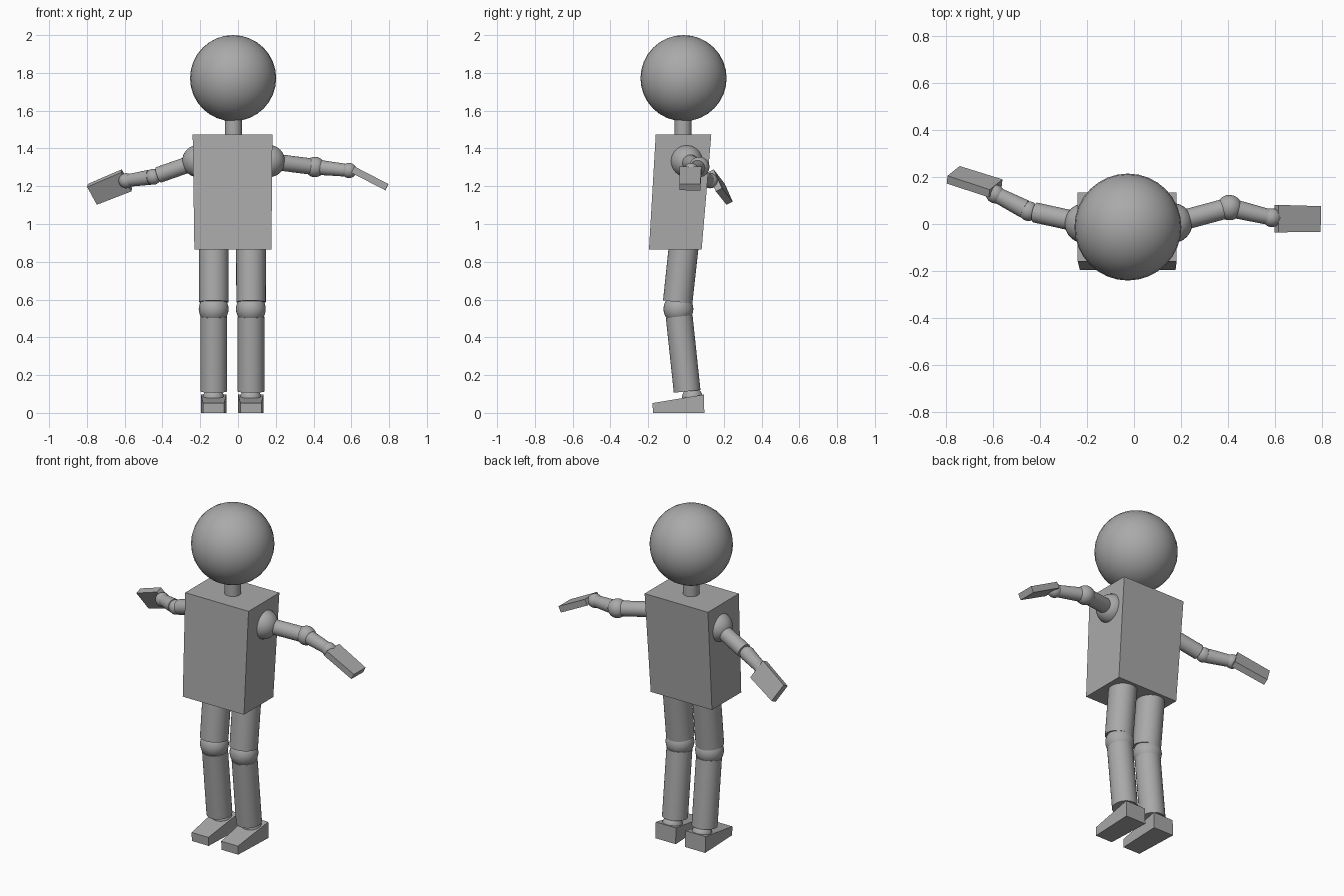
import bpy, bmesh, math
from mathutils import Vector, Matrix

if "Cube" in bpy.data.objects:
    bpy.data.objects.remove(bpy.data.objects["Cube"])

grey = bpy.data.materials.new("mid grey")
grey.diffuse_color = (0.4, 0.4, 0.4, 1)
grey.use_nodes = True
grey.node_tree.nodes["Principled BSDF"].inputs["Base Color"].default_value = grey.diffuse_color


def finish(name, bm, smooth=False):
    bmesh.ops.recalc_face_normals(bm, faces=bm.faces[:])
    mesh = bpy.data.meshes.new(name)
    bm.to_mesh(mesh)
    bm.free()
    mesh.materials.append(grey)
    ob = bpy.data.objects.new(name, mesh)
    bpy.context.collection.objects.link(ob)
    if smooth:
        bpy.ops.object.select_all(action='DESELECT')
        ob.select_set(True)
        bpy.context.view_layer.objects.active = ob
        bpy.ops.object.shade_smooth_by_angle(angle=math.radians(35))
    return ob


def ball(name, centre, r):
    bm = bmesh.new()
    bmesh.ops.create_uvsphere(bm, u_segments=32, v_segments=16, radius=r,
                              matrix=Matrix.Translation(centre))
    return finish(name, bm, True)


def tube(name, a, b, r1, r2):
    """Capped cylinder or cone running from a to b."""
    a, b = Vector(a), Vector(b)
    d = b - a
    m = Matrix.Translation((a + b) / 2) @ d.to_track_quat('Z', 'Y').to_matrix().to_4x4()
    bm = bmesh.new()
    bmesh.ops.create_cone(bm, cap_ends=True, segments=32, radius1=r1,
                          radius2=r2, depth=d.length, matrix=m)
    return finish(name, bm, True)


def loft(name, ring_a, ring_b):
    """Six-sided block between two quads."""
    bm = bmesh.new()
    a = [bm.verts.new(p) for p in ring_a]
    b = [bm.verts.new(p) for p in ring_b]
    bm.faces.new(a)
    bm.faces.new(b)
    for i in range(4):
        j = (i + 1) % 4
        bm.faces.new((a[i], a[j], b[j], b[i]))
    return finish(name, bm)


def rect(x0, x1, y0, y1, z):
    return [(x0, y0, z), (x1, y0, z), (x1, y1, z), (x0, y1, z)]


def hand(name, a, b, across, width, thick):
    """Flat block from a to b, widest along the across direction."""
    a, b = Vector(a), Vector(b)
    d = (b - a).normalized()
    w = Vector(across)
    w = (w - d * w.dot(d)).normalized()
    n = d.cross(w)

    def ring(c, s):
        return [c + w * i * width * s / 2 + n * j * thick / 2
                for i, j in ((-1, -1), (1, -1), (1, 1), (-1, 1))]
    return loft(name, ring(a, 1), ring(b, 0.94))


# Head, neck and leaning torso
ball("head", (-0.026, -0.013, 1.772), 0.228)
tube("neck", (-0.024, -0.015, 1.44), (-0.024, -0.015, 1.60), 0.045, 0.045)
loft("torso", rect(-0.231, 0.177, -0.196, 0.083, 0.865),
     rect(-0.24, 0.182, -0.16, 0.134, 1.475))

# Arms: shoulder, elbow and wrist joints linked by tubes
arms = {
    "left": ((-0.211, 0.003, 1.333), (-0.449, 0.055, 1.25), (-0.592, 0.128, 1.229), 0.042),
    "right": ((0.164, 0.004, 1.333), (0.407, 0.07, 1.302), (0.588, 0.027, 1.283), 0.054),
}
for side, (shoulder, elbow, wrist, er) in arms.items():
    s, e, w = Vector(shoulder), Vector(elbow), Vector(wrist)
    ball(side + "_shoulder", s, 0.085)
    tube(side + "_upper_arm", s, e - (e - s).normalized() * 0.03, 0.043, 0.043)
    ball(side + "_elbow", e, er)
    tube(side + "_forearm", e + (w - e).normalized() * 0.02, w, 0.04, 0.033)
    ball(side + "_wrist", w, 0.04)

hand("left_hand", (-0.59, 0.152, 1.231), (-0.771, 0.21, 1.157),
     (0.4, 0.375, -0.835), 0.122, 0.037)
hand("right_hand", (0.608, 0.023, 1.288), (0.788, 0.021, 1.195),
     (0, 1, 0), 0.117, 0.037)

# Legs and wedge feet
for side, x in (("left", -0.128), ("right", 0.069)):
    tube(side + "_thigh", (x, -0.008, 0.92), (x, -0.044, 0.587), 0.079, 0.078)
    ball(side + "_knee", (x - 0.001, -0.04, 0.55), 0.079)
    tube(side + "_shin", (x, -0.036, 0.51), (x, 0.006, 0.114), 0.071, 0.071)
    ball(side + "_ankle", (x - 0.002, 0.034, 0.078), 0.056)
    f = x - 0.001
    loft(side + "_foot",
         [(f - 0.056, -0.175, 0), (f + 0.056, -0.175, 0),
          (f + 0.056, -0.177, 0.052), (f - 0.056, -0.177, 0.052)],
         [(f - 0.067, 0.097, 0), (f + 0.067, 0.097, 0),
          (f + 0.067, 0.095, 0.097), (f - 0.067, 0.095, 0.097)])
